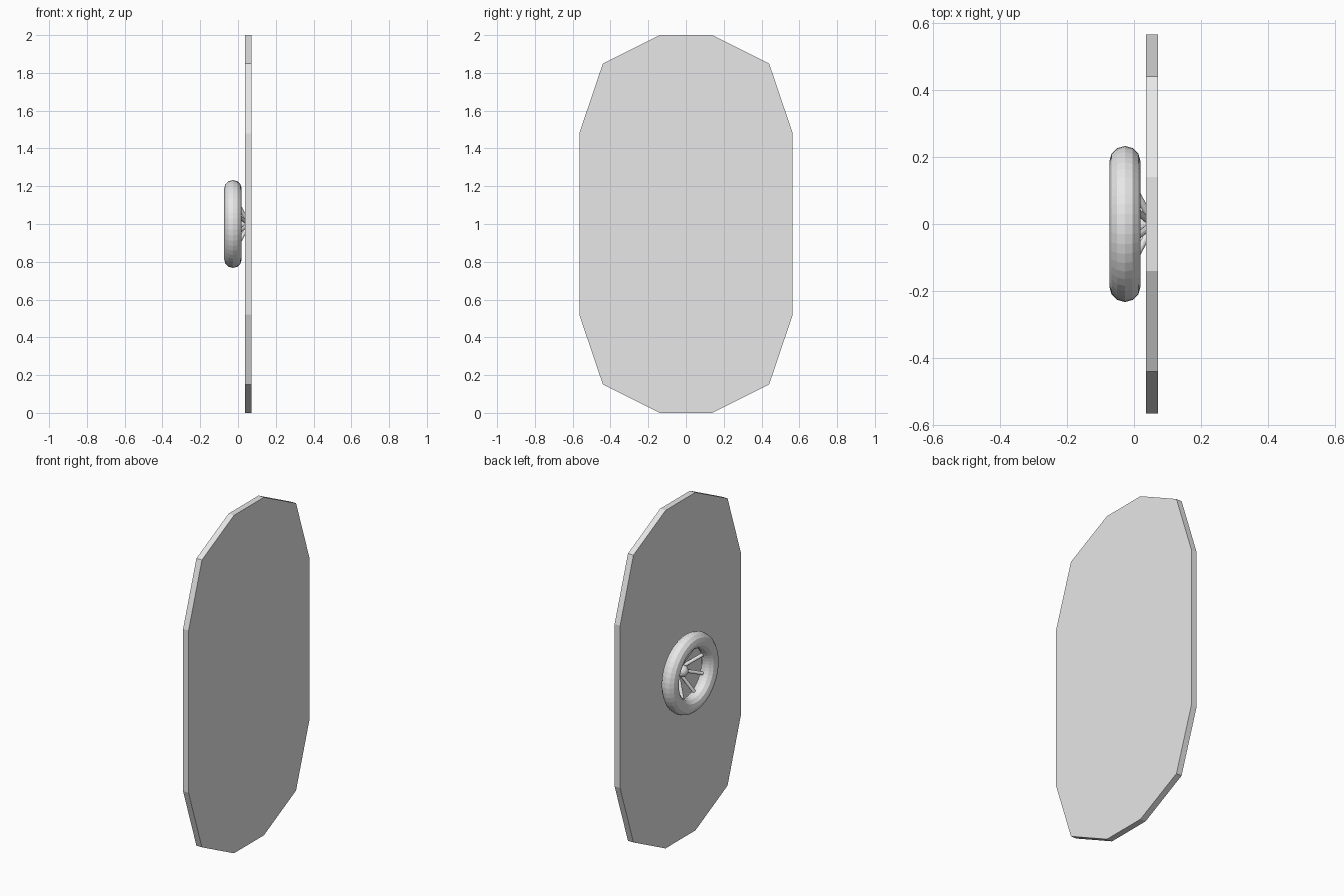
import bpy
import bmesh
import math
from mathutils import Vector

cube = bpy.data.objects.get("Cube")
if cube:
    bpy.data.objects.remove(cube, do_unlink=True)

grey = bpy.data.materials.new("light_grey")
grey.use_nodes = True
colour = (0.8, 0.8, 0.8, 1)
grey.diffuse_color = colour
grey.node_tree.nodes["Principled BSDF"].inputs["Base Color"].default_value = colour


def finish(name):
    obj = bpy.context.object
    obj.name = name
    obj.data.materials.append(grey)
    return obj


def rod(name, start, end, radius):
    axis = end - start
    bpy.ops.mesh.primitive_cylinder_add(
        vertices=12, radius=radius, depth=axis.length, location=(start + end) / 2,
        rotation=axis.to_track_quat('Z', 'Y').to_euler())
    return finish(name)


# Door panel: one quarter of the outline mirrored both ways, then extruded
CENTRE_Z = 1.0
quarter = [(0.565, 0.48), (0.44, 0.85), (0.14, 1.0)]
half = quarter + [(-y, z) for y, z in reversed(quarter)]
outline = half + [(-y, -z) for y, z in half]
bm = bmesh.new()
face = bm.faces.new([bm.verts.new((0.036, y, CENTRE_Z + z)) for y, z in outline])
grown = bmesh.ops.extrude_face_region(bm, geom=[face])
bmesh.ops.translate(bm, vec=(0.036, 0, 0),
                    verts=[v for v in grown["geom"] if isinstance(v, bmesh.types.BMVert)])
bmesh.ops.recalc_face_normals(bm, faces=bm.faces)
mesh = bpy.data.meshes.new("door_panel")
bm.to_mesh(mesh)
bm.free()
mesh.materials.append(grey)
bpy.context.collection.objects.link(bpy.data.objects.new("door_panel", mesh))

# Handwheel rim
WHEEL_X = -0.027
bpy.ops.mesh.primitive_torus_add(
    major_segments=48, minor_segments=12, major_radius=0.186, minor_radius=0.0465,
    location=(WHEEL_X, 0, CENTRE_Z), rotation=(0, math.pi / 2, 0))
finish("wheel_rim")

# Hub
bpy.ops.mesh.primitive_uv_sphere_add(
    segments=24, ring_count=12, radius=0.034, location=(0.025, 0, CENTRE_Z),
    rotation=(0, math.pi / 2, 0))
finish("wheel_hub")

# Spokes, sloping from the panel out to the rim
SPOKES = 8
for i in range(SPOKES):
    a = math.tau * (i + 0.5) / SPOKES
    outward = Vector((0, math.sin(a), math.cos(a)))
    base = Vector((0.05, 0, CENTRE_Z)) + outward * 0.015
    tip = Vector((WHEEL_X, 0, CENTRE_Z)) + outward * 0.17
    rod(f"spoke_{i + 1}", base, tip, 0.01)
